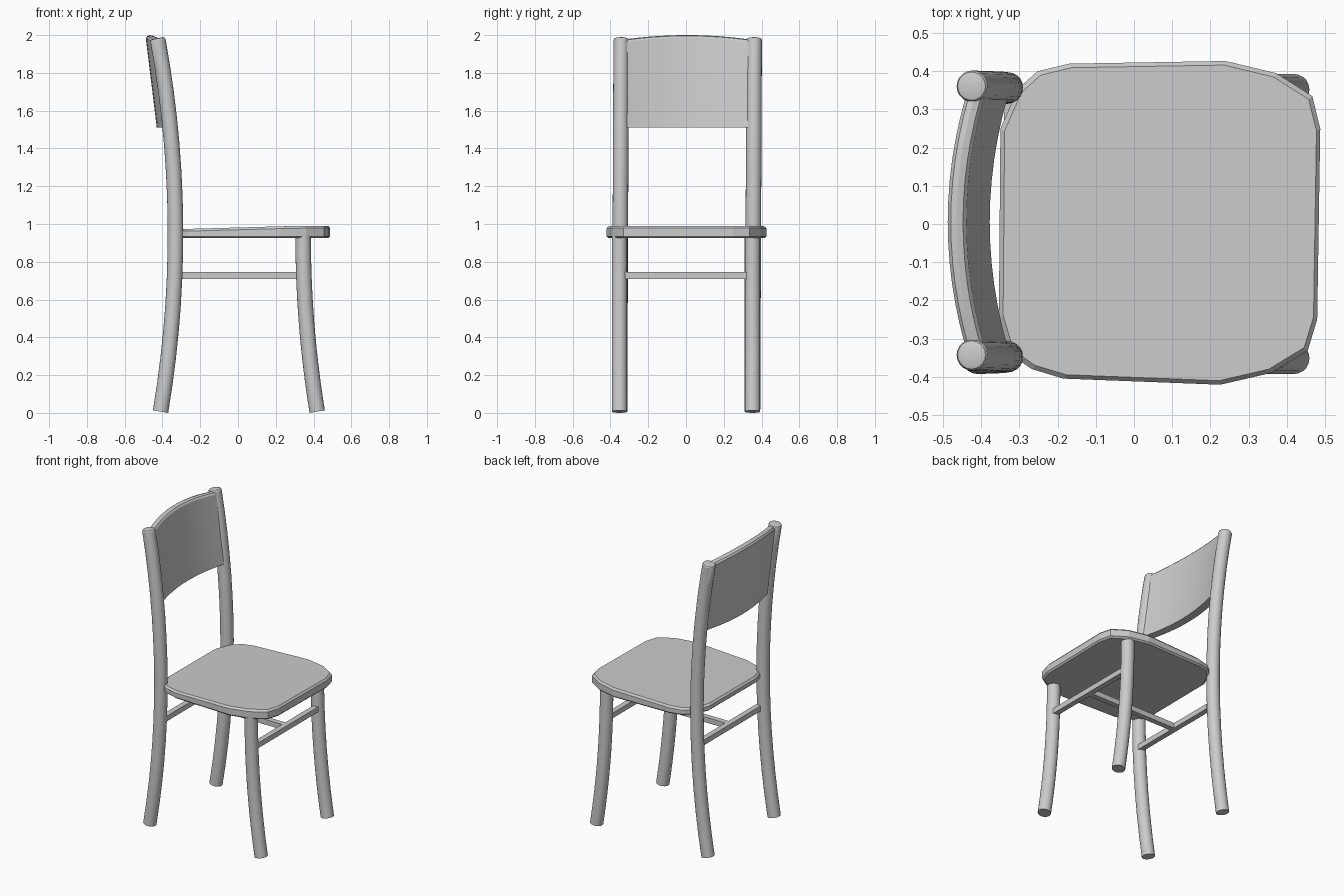
import bpy, bmesh
from math import cos, sin, pi, sqrt

if "Cube" in bpy.data.objects:
    bpy.data.objects.remove(bpy.data.objects["Cube"])

SIDES = 20
RAD = 0.041


def finish(name, bm, smooth=True):
    bmesh.ops.recalc_face_normals(bm, faces=bm.faces)
    mesh = bpy.data.meshes.new(name)
    bm.to_mesh(mesh)
    bm.free()
    ob = bpy.data.objects.new(name, mesh)
    bpy.context.collection.objects.link(ob)
    if smooth:
        bpy.ops.object.select_all(action='DESELECT')
        ob.select_set(True)
        bpy.context.view_layer.objects.active = ob
        bpy.ops.object.shade_smooth_by_angle(angle=0.5)
    return ob


def loft(name, rings, smooth=True):
    """Skin closed rings of equal length and cap both ends."""
    bm = bmesh.new()
    vs = [[bm.verts.new(p) for p in r] for r in rings]
    n = len(rings[0])
    for a, b in zip(vs, vs[1:]):
        for i in range(n):
            j = (i + 1) % n
            bm.faces.new((a[i], a[j], b[j], b[i]))
    bm.faces.new(vs[0])
    bm.faces.new(vs[-1])
    return finish(name, bm, smooth)


def bent_leg(name, x0, bend, z_mid, z_top, y_low, y_high, rounded):
    """Round bar following a parabola in the xz plane."""
    z0, steps = 0.007, 14
    levels = [(z0 + (z_top - z0) * i / steps, RAD) for i in range(steps + 1)]
    if rounded:
        levels[-1] = (z_top - 0.01, RAD)
        levels += [(z_top - 0.003, RAD - 0.004), (z_top, RAD - 0.012)]
    rings = []
    for z, r in levels:
        x = x0 + bend * (z - z_mid) ** 2
        slope = 2 * bend * (z - z_mid)
        k = 1 / sqrt(1 + slope * slope)
        y = y_low + (y_high - y_low) * z / 2
        rings.append([(x + r * cos(t) * k, y + r * sin(t), z - r * cos(t) * k * slope)
                      for t in (2 * pi * i / SIDES for i in range(SIDES))])
    return loft(name, rings)


def bar(name, x0, x1, y0, y1, z0=0.71, z1=0.745):
    return loft(name, [[(x0, y0, z), (x1, y0, z), (x1, y1, z), (x0, y1, z)]
                       for z in (z0, z1)], False)


# Legs: rear posts run up to the backrest, front legs stop inside the seat
for side, s in (("right", -1), ("left", 1)):
    bent_leg("rear_post_" + side, -0.331, -0.089, 0.95, 1.984,
             s * 0.352, s * 0.352 + 0.009, True)
    bent_leg("front_leg_" + side, 0.345, 0.087, 0.93, 0.945,
             s * 0.352, s * 0.352, False)

# Stretchers in an H layout
bar("front_stretcher", 0.34, 0.376, -0.325, 0.32)
bar("rear_stretcher", -0.34, -0.304, -0.325, 0.325)
bar("middle_stretcher", -0.32, 0.35, -0.018, 0.018)

# Seat: faceted slab, slightly lower at the rear, chamfered edges
outline = [(-0.17, 0.42), (0.24, 0.427), (0.373, 0.395), (0.467, 0.335),
           (0.488, 0.25), (0.48, -0.25), (0.455, -0.332), (0.36, -0.39),
           (0.226, -0.421), (-0.185, -0.405), (-0.268, -0.38), (-0.326, -0.34),
           (-0.354, -0.245), (-0.35, 0.25), (-0.305, 0.353), (-0.253, 0.40)]


def seat_ring(scale, height, drop):
    return [(0.09 + (x - 0.09) * scale, y * scale,
             height(x) - drop) for x, y in outline]


def top_z(x):
    return min(0.99, 0.972 + 0.027 * (x + 0.35))


def low_z(x):
    return 0.925


loft("seat", [seat_ring(0.975, low_z, 0), seat_ring(1, low_z, -0.01),
              seat_ring(1, top_z, 0.012), seat_ring(0.975, top_z, 0)], False)

# Backrest: bowed, tilted panel with a crowned and rounded top edge
profile = [(-0.43, 1.51), (-0.488, 1.983), (-0.480, 1.995), (-0.465, 2.0),
           (-0.448, 1.996), (-0.439, 1.985), (-0.378, 1.512)]
rings = []
for i in range(13):
    u = -1 + i / 6
    rings.append([(x + 0.046 * u * u, 0.005 + 0.325 * u,
                   z - (0.022 * u * u if z > 1.9 else 0)) for x, z in profile])
loft("backrest", rings)
